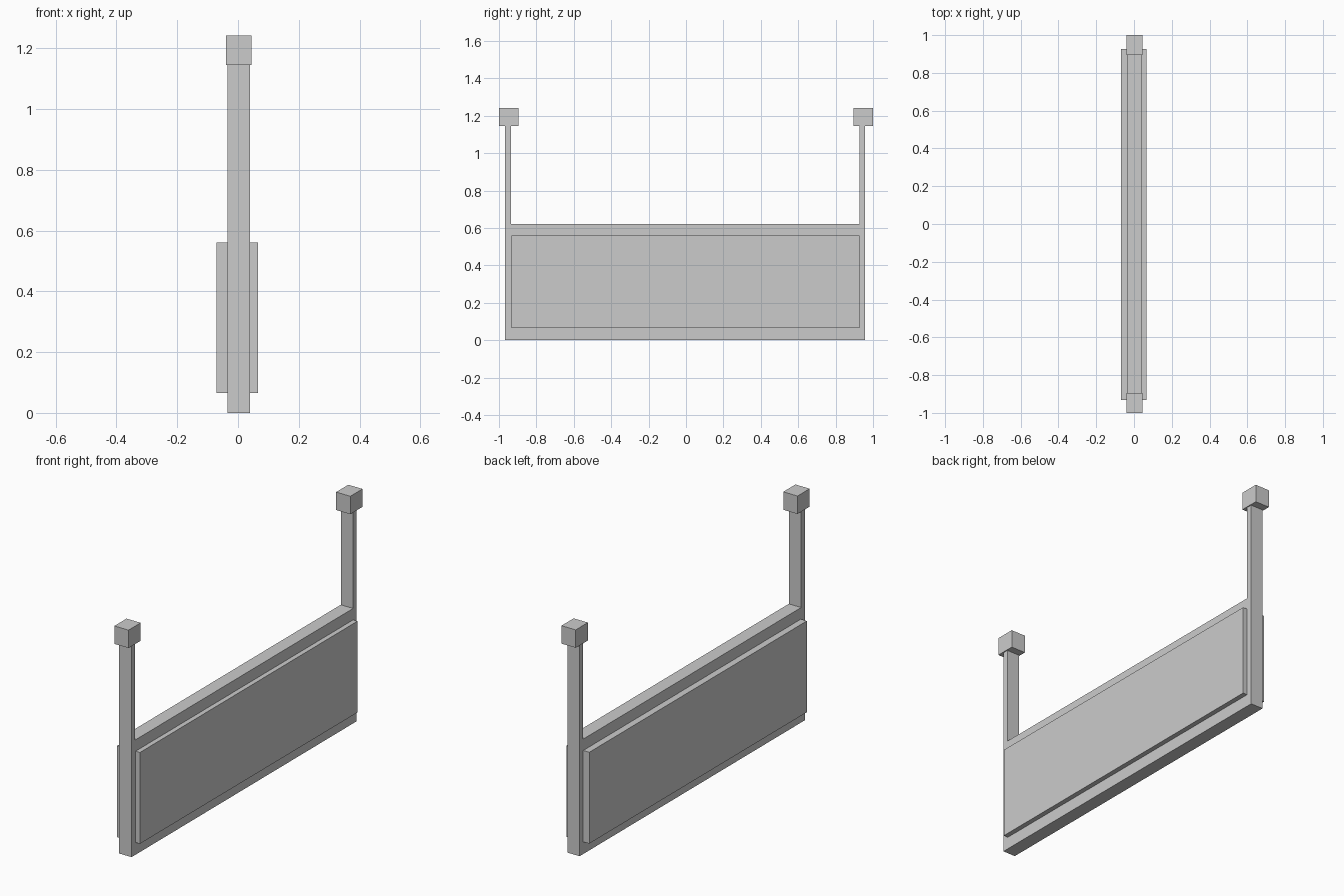
import bpy
import bmesh

cube = bpy.data.objects.get("Cube")
if cube:
    bpy.data.objects.remove(cube, do_unlink=True)

grey = bpy.data.materials.new("plain grey")
grey.use_nodes = True
grey.diffuse_color = (0.6, 0.6, 0.6, 1)
grey.node_tree.nodes["Principled BSDF"].inputs["Base Color"].default_value = (0.6, 0.6, 0.6, 1)


def add_object(name, bm):
    bmesh.ops.recalc_face_normals(bm, faces=bm.faces)
    mesh = bpy.data.meshes.new(name)
    bm.to_mesh(mesh)
    bm.free()
    mesh.materials.append(grey)
    obj = bpy.data.objects.new(name, mesh)
    bpy.context.collection.objects.link(obj)
    return obj


def extruded(name, profile, x0, x1):
    """Extrude a (y, z) outline along x."""
    bm = bmesh.new()
    face = bm.faces.new([bm.verts.new((x0, y, z)) for y, z in profile])
    result = bmesh.ops.extrude_face_region(bm, geom=[face])
    moved = [v for v in result["geom"] if isinstance(v, bmesh.types.BMVert)]
    bmesh.ops.translate(bm, verts=moved, vec=(x1 - x0, 0, 0))
    return add_object(name, bm)


def box(name, xs, ys, zs):
    outline = [(ys[0], zs[0]), (ys[1], zs[0]), (ys[1], zs[1]), (ys[0], zs[1])]
    return extruded(name, outline, *xs)


# U-shaped frame: low wall with a tall post at each end
front, back = -0.967, 0.958
post, wall_top, post_top = 0.031, 0.622, 1.145
frame = [(front, 0), (back, 0), (back, post_top), (back - post, post_top),
         (back - post, wall_top), (front + post, wall_top),
         (front + post, post_top), (front, post_top)]
extruded("frame", frame, -0.034, 0.04)

# Raised panels on both sides of the wall
for name, xs in (("left_panel", (0.04, 0.066)), ("right_panel", (-0.07, -0.034))):
    box(name, xs, (-0.933, 0.927), (0.066, 0.56))

# Cube caps on the posts
for name, ys in (("front_cap", (-1.0, -0.896)), ("back_cap", (0.896, 1.0))):
    box(name, (-0.04, 0.045), ys, (post_top, 1.242))
